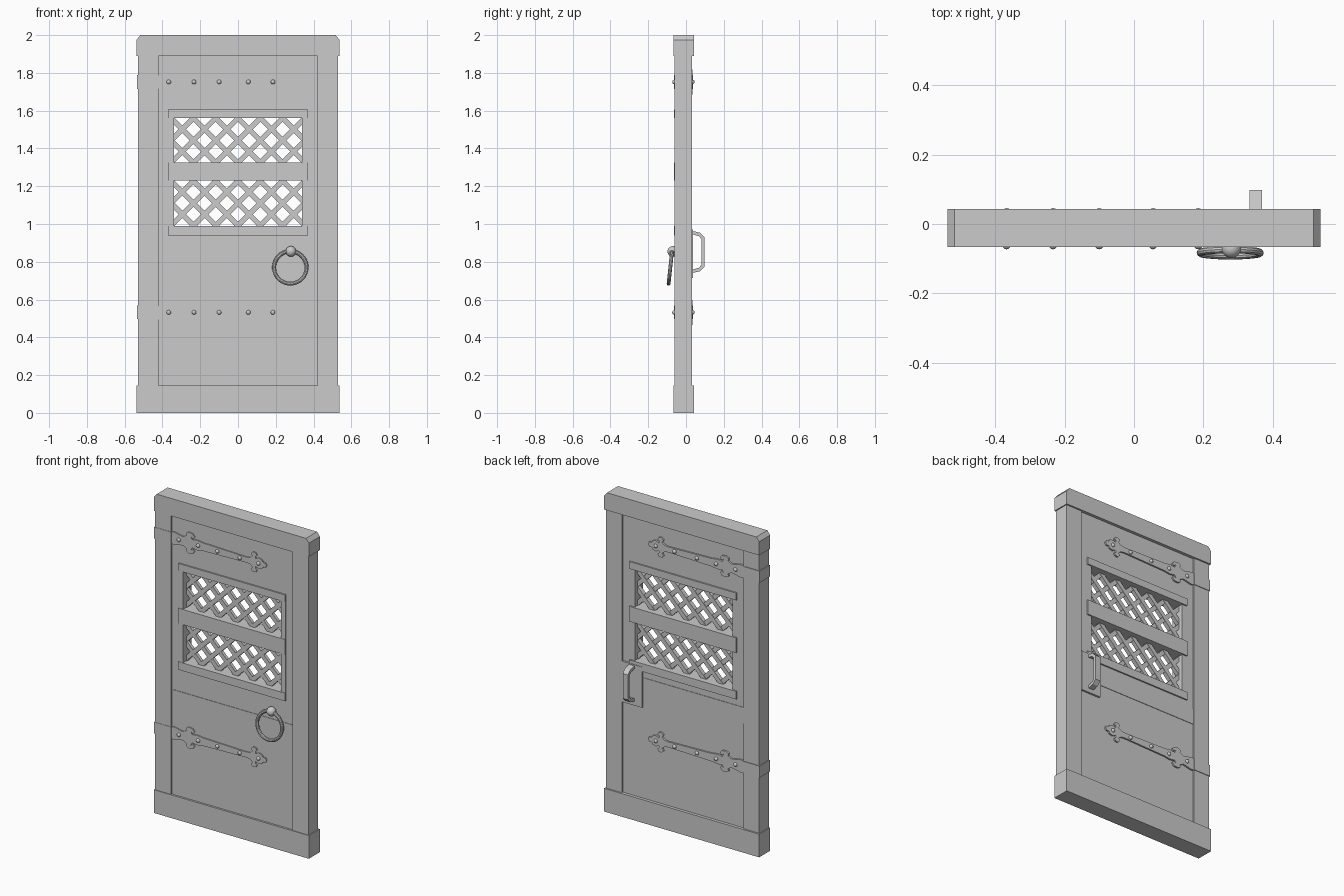
import bpy, bmesh, math
from mathutils import Matrix, Vector

if "Cube" in bpy.data.objects:
    bpy.data.objects.remove(bpy.data.objects["Cube"], do_unlink=True)

GREY = (0.6, 0.6, 0.6, 1)
mat = bpy.data.materials.new("plain_grey")
mat.use_nodes = True
mat.diffuse_color = GREY
mat.node_tree.nodes["Principled BSDF"].inputs["Base Color"].default_value = GREY


def finish(bm, name, smooth=False):
    bmesh.ops.recalc_face_normals(bm, faces=bm.faces)
    mesh = bpy.data.meshes.new(name)
    for f in bm.faces:
        f.smooth = smooth
    bm.to_mesh(mesh)
    bm.free()
    mesh.materials.append(mat)
    ob = bpy.data.objects.new(name, mesh)
    bpy.context.scene.collection.objects.link(ob)
    return ob


def add_box(bm, x, y, z):
    size = [b - a for a, b in (x, y, z)]
    mid = [(a + b) / 2 for a, b in (x, y, z)]
    m = Matrix.Translation(mid) @ Matrix.Diagonal((*size, 1))
    bmesh.ops.create_cube(bm, size=1, matrix=m)


def box(name, x, y, z):
    bm = bmesh.new()
    add_box(bm, x, y, z)
    return finish(bm, name)


def prism(name, points, depth):
    """Closed outline of 3D points, extruded along the depth vector."""
    bm = bmesh.new()
    face = bm.faces.new([bm.verts.new(p) for p in points])
    ext = bmesh.ops.extrude_face_region(bm, geom=[face])
    moved = [v for v in ext["geom"] if isinstance(v, bmesh.types.BMVert)]
    bmesh.ops.translate(bm, verts=moved, vec=depth)
    return finish(bm, name)


# Outer frame: top rail with clipped corners, bottom rail, two stiles
half = [(0.537, 1.89), (0.537, 1.975), (0.517, 2.0)]
outline = half + [(-x, z) for x, z in reversed(half)]
prism("top_rail", [(x, -0.066, z) for x, z in outline], (0, 0.109, 0))
box("bottom_rail", (-0.537, 0.537), (-0.066, 0.043), (0, 0.145))
for side, name in ((1, "left_stile"), (-1, "right_stile")):
    box(name, sorted((0.42 * side, 0.53 * side)), (-0.062, 0.033), (0.14, 1.9))

# Door boards, the upper one with two window openings
OPENINGS = ((0.99, 1.23), (1.325, 1.56))
OX = 0.338
box("lower_board", (-0.42, 0.42), (-0.054, 0.024), (0.14, 0.8))
box("lock_rail", (-0.42, 0.42), (-0.051, 0.027), (0.8, 0.9))
upper = box("upper_board", (-0.42, 0.42), (-0.054, 0.024), (0.9, 1.9))
for i, span in enumerate(OPENINGS):
    cutter = box("window_cutter_%d" % i, (-OX, OX), (-0.2, 0.2), span)
    cutter.hide_render = True
    cutter.hide_set(True)
    mod = upper.modifiers.new("opening", 'BOOLEAN')
    mod.object = cutter
    mod.operation = 'DIFFERENCE'
    mod.solver = 'EXACT'

# Window trim
for name, span in (("window_bottom_rail", (0.94, 0.99)), ("window_middle_rail", (1.23, 1.325)),
                   ("window_top_rail", (1.56, 1.605))):
    box(name, (-0.37, 0.37), (-0.063, 0.033), span)
for side in (1, -1):
    box("window_side_trim", sorted((OX * side, 0.37 * side)), (-0.060, -0.04), (0.96, 1.59))

# Diagonal lattice in each opening
PITCH = 0.118
for z0, z1 in OPENINGS:
    bm = bmesh.new()
    cz, hx, hz = (z0 + z1) / 2, OX + 0.018, (z1 - z0) / 2 + 0.018
    for slope, thick in ((1, 0.026), (-1, 0.02)):
        for k in range(-4, 5):
            c = k * PITCH
            a, b = max(-hx, c - hz), min(hx, c + hz)
            if b - a < 0.01:
                continue
            m = (Matrix.Translation(((a + b) / 2, -0.015, cz + slope * ((a + b) / 2 - c)))
                 @ Matrix.Rotation(-slope * math.pi / 4, 4, 'Y')
                 @ Matrix.Diagonal(((b - a) * math.sqrt(2), thick, 0.027, 1)))
            bmesh.ops.create_cube(bm, size=1, matrix=m)
    finish(bm, "window_lattice")

# Strap hinges: mirrored ornamental outline on both faces, wrapped round the stile
HINGE = [(-0.425, 0.036), (-0.40, 0.04), (-0.34, 0.027), (-0.315, 0.04), (-0.318, 0.056),
         (-0.30, 0.066), (-0.272, 0.062), (-0.258, 0.046), (-0.268, 0.034), (-0.285, 0.044),
         (-0.275, 0.026), (-0.24, 0.031), (-0.2, 0.025), (0.1, 0.017), (0.125, 0.021),
         (0.142, 0.034), (0.132, 0.05), (0.146, 0.063), (0.166, 0.06), (0.174, 0.046),
         (0.162, 0.038), (0.165, 0.024), (0.185, 0.034), (0.208, 0.028), (0.215, 0.015),
         (0.232, 0.014)]
RIVETS = (-0.367, -0.233, -0.1, 0.055, 0.185)
hinge_outline = HINGE + [(0.24, 0)] + [(x, -h) for x, h in reversed(HINGE)]
for zc, level in ((1.752, "upper"), (0.532, "lower")):
    box(level + "_hinge_wrap", (-0.536, -0.418), (-0.064, 0.037), (zc - 0.036, zc + 0.036))
    for y, depth, name in ((-0.061, 0.012, "front"), (0.034, -0.012, "back")):
        prism("%s_%s_hinge" % (level, name),
              [(x, y, zc + h) for x, h in hinge_outline], (0, depth, 0))
        bm = bmesh.new()
        for x in RIVETS:
            m = Matrix.Translation((x, y, zc)) @ Matrix.Diagonal((0.012, 0.012, 0.012, 1))
            bmesh.ops.create_uvsphere(bm, u_segments=12, v_segments=8, radius=1, matrix=m)
        finish(bm, "%s_%s_rivets" % (level, name), True)

# Ring pull on the front
KNOB = Vector((0.28, -0.07, 0.855))
bm = bmesh.new()
bmesh.ops.create_uvsphere(bm, u_segments=24, v_segments=14, radius=0.028,
                          matrix=Matrix.Translation(KNOB))
finish(bm, "ring_knob", True)
bpy.ops.mesh.primitive_torus_add(major_radius=0.086, minor_radius=0.0105, major_segments=40,
                                 minor_segments=10, location=(0.277, -0.083, 0.77),
                                 rotation=(math.radians(84), 0, 0))
ring = bpy.context.object
ring.name = "pull_ring"
ring.data.materials.append(mat)
bpy.ops.object.shade_smooth_by_angle()

# Grip handle and its plate on the back
box("handle_plate", (0.28, 0.418), (0.02, 0.036), (0.715, 0.97))
outer = [(0.03, 0.112), (0.075, 0.102), (0.098, 0.078)]
inner = [(0.082, 0.068), (0.068, 0.084), (0.03, 0.094)]
path = (outer + [(y, -z) for y, z in reversed(outer)]
        + [(y, -z) for y, z in reversed(inner)] + inner)
prism("grip_handle", [(0.333, y, 0.852 + z) for y, z in path], (0.036, 0, 0))
